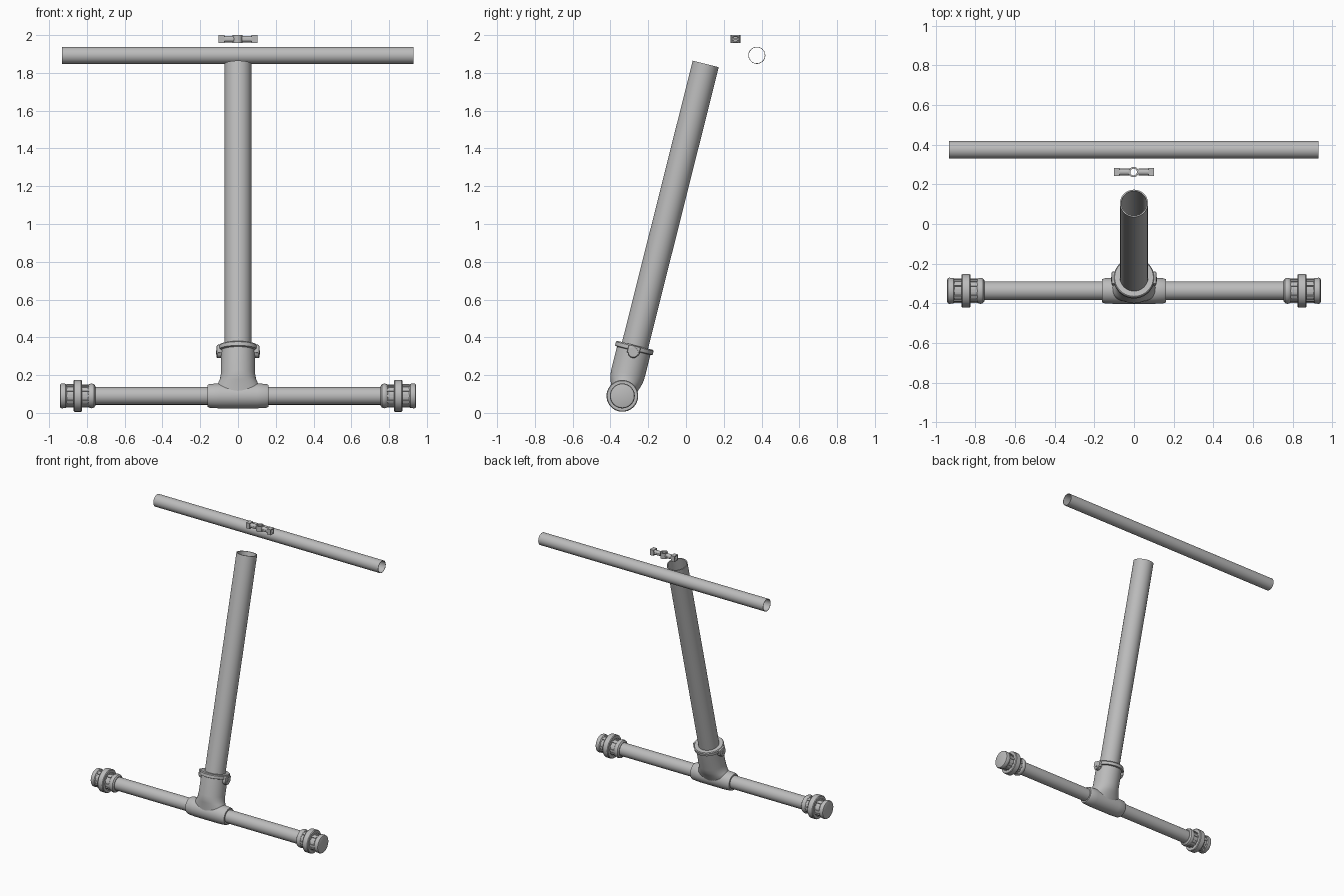
import bpy, bmesh, math
from mathutils import Vector, Matrix

if "Cube" in bpy.data.objects:
    bpy.data.objects.remove(bpy.data.objects["Cube"], do_unlink=True)

grey = bpy.data.materials.new("light grey plastic")
grey.use_nodes = True
colour = (0.5, 0.5, 0.5, 1)
grey.diffuse_color = colour
grey.node_tree.nodes["Principled BSDF"].inputs["Base Color"].default_value = colour

FOOT = Vector((0, -0.337, 0.09))
TILT = math.radians(14.1)
LEAN = Matrix.Translation(FOOT) @ Matrix.Rotation(-TILT, 4, 'X')


def along_x(y, z, side=1):
    """Local z runs outward along x."""
    return Matrix.Translation((0, y, z)) @ Matrix.Rotation(side * math.pi / 2, 4, 'Y')


def finish(name, bm, matrix):
    bmesh.ops.recalc_face_normals(bm, faces=bm.faces)
    mesh = bpy.data.meshes.new(name)
    bm.to_mesh(mesh)
    bm.free()
    mesh.transform(matrix)
    mesh.materials.append(grey)
    ob = bpy.data.objects.new(name, mesh)
    bpy.context.collection.objects.link(ob)
    bpy.ops.object.select_all(action='DESELECT')
    ob.select_set(True)
    bpy.context.view_layer.objects.active = ob
    bpy.ops.object.shade_smooth_by_angle(angle=math.radians(35))
    return ob


def loft(name, rings, matrix, hollow=False, segs=40):
    """Rings are (height, radius) or (height, x radius, y radius)."""
    bm = bmesh.new()
    loops = []
    for ring in rings:
        h, rx, ry = ring[0], ring[1], ring[-1]
        loops.append([bm.verts.new((rx * math.cos(a), ry * math.sin(a), h))
                      for a in (math.tau * i / segs for i in range(segs))])
    pairs = list(zip(loops, loops[1:]))
    if hollow:
        pairs.append((loops[-1], loops[0]))
    for a, b in pairs:
        for i in range(segs):
            j = (i + 1) % segs
            bm.faces.new((a[i], a[j], b[j], b[i]))
    if not hollow:
        bm.faces.new(loops[0])
        bm.faces.new(loops[-1])
    return finish(name, bm, matrix)


def tube(name, start, end, outer, inner, matrix, segs=40):
    return loft(name, [(start, outer), (end, outer), (end, inner), (start, inner)],
                matrix, True, segs)


def box(name, centre, size, matrix, bevel=0.003):
    bm = bmesh.new()
    bmesh.ops.create_cube(bm, size=1)
    bmesh.ops.scale(bm, vec=size, verts=bm.verts)
    if bevel:
        bmesh.ops.bevel(bm, geom=bm.edges[:], offset=bevel, segments=2,
                        profile=0.5, affect='EDGES')
    bmesh.ops.translate(bm, vec=centre, verts=bm.verts)
    return finish(name, bm, matrix)


# Loose handlebar and leaning post, both open tubes
tube("handlebar", -0.933, 0.93, 0.045, 0.042, along_x(0.375, 1.893))
tube("post", 0.08, 1.812, 0.071, 0.064, LEAN)

# Foot pipe and tee joint
tube("foot_pipe", -0.91, 0.91, 0.047, 0.042, along_x(FOOT.y, FOOT.z))
loft("tee_body", [(-0.161, 0.048), (-0.161, 0.058), (-0.15, 0.063), (-0.1, 0.066),
                  (0.1, 0.066), (0.15, 0.063), (0.161, 0.058), (0.161, 0.048)],
     along_x(FOOT.y, FOOT.z))
loft("tee_neck", [(0, 0.125, 0.062), (0.04, 0.122, 0.072), (0.07, 0.105, 0.082),
                  (0.09, 0.096, 0.088), (0.12, 0.091, 0.091), (0.25, 0.091, 0.091),
                  (0.25, 0.07, 0.07), (0.12, 0.07, 0.07)], LEAN)

# Clamp collar with bolted ears
loft("clamp_collar", [(0.246, 0.092), (0.25, 0.103), (0.27, 0.103), (0.276, 0.098),
                      (0.276, 0.0712), (0.246, 0.0712)], LEAN, True)
for side, word in ((1, "left"), (-1, "right")):
    box(f"{word}_clamp_ear", (side * 0.1, 0, 0.25), (0.025, 0.065, 0.045), LEAN, 0.006)
    bolt = LEAN @ Matrix.Translation((0, 0, 0.238)) @ Matrix.Rotation(side * math.pi / 2, 4, 'Y')
    loft(f"{word}_ear_boss", [(0.075, 0.03), (0.109, 0.03), (0.113, 0.026)], bolt, segs=24)
    loft(f"{word}_ear_bolt", [(0.1, 0.011), (0.116, 0.011)], bolt, segs=12)

    # Stepped end cap
    axis = along_x(FOOT.y, FOOT.z, side)
    loft(f"{word}_end_cap",
         [(0.755, 0.046), (0.755, 0.052), (0.762, 0.062), (0.775, 0.066), (0.788, 0.062),
          (0.793, 0.056), (0.825, 0.056), (0.825, 0.08), (0.83, 0.084), (0.866, 0.084),
          (0.871, 0.08), (0.871, 0.057), (0.905, 0.057), (0.912, 0.064), (0.932, 0.066),
          (0.94, 0.063), (0.943, 0.056)], axis)
    # Grip ribs in the cap grooves
    for n in range(12):
        turn = axis @ Matrix.Rotation(math.tau * n / 12, 4, 'Z')
        box(f"{word}_cap_rib_{n}_inner", (0.056, 0, 0.808), (0.01, 0.013, 0.036), turn, 0)
        box(f"{word}_cap_rib_{n}_outer", (0.057, 0, 0.889), (0.01, 0.013, 0.038), turn, 0)

# Small loose coupling: centre eye, arms and square sockets
CLIP = Matrix.Translation((-0.002, 0.262, 1.979))
tube("coupling_eye", -0.021, 0.021, 0.026, 0.017, CLIP, 24)
for side, word in ((1, "left"), (-1, "right")):
    arm = along_x(0.262, 1.979, side)
    tube(f"{word}_coupling_arm", 0.022, 0.078, 0.017, 0.012, arm, 20)
    square = arm @ Matrix.Rotation(math.pi / 4, 4, 'Z')
    tube(f"{word}_coupling_socket", 0.072, 0.102, 0.0295, 0.021, square, 4)
    box(f"{word}_coupling_web", (side * 0.05, 0, 0), (0.05, 0.036, 0.008), CLIP, 0)
